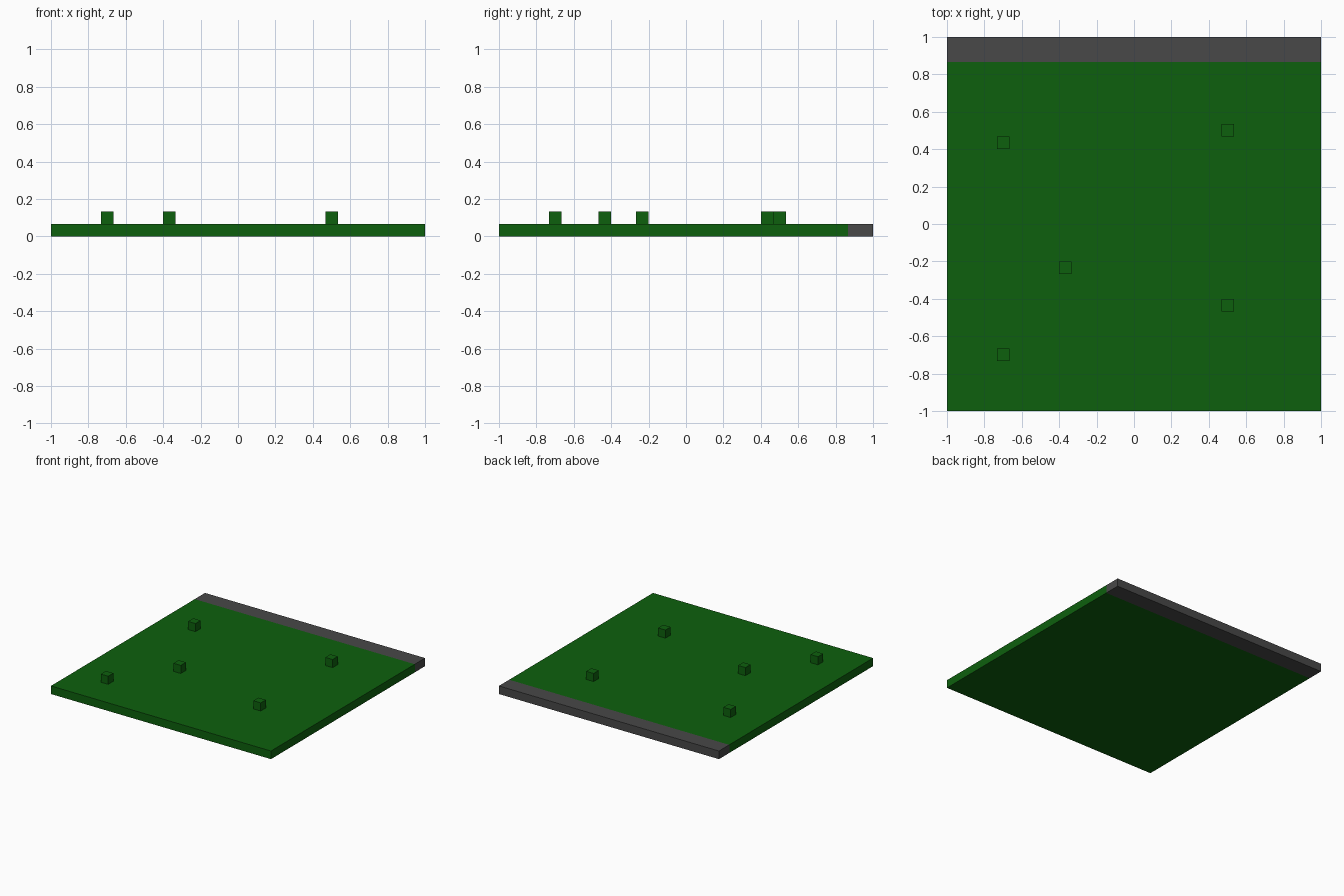
import bpy

cube = bpy.data.objects.get("Cube")
if cube:
    bpy.data.objects.remove(cube, do_unlink=True)


def material(name, rgb):
    mat = bpy.data.materials.new(name)
    mat.use_nodes = True
    color = (*rgb, 1)
    mat.diffuse_color = color
    bsdf = next(n for n in mat.node_tree.nodes if n.type == 'BSDF_PRINCIPLED')
    bsdf.inputs["Base Color"].default_value = color
    return mat


def box(name, low, high, mat):
    """Axis-aligned box between two corners."""
    center = [(a + b) / 2 for a, b in zip(low, high)]
    bpy.ops.mesh.primitive_cube_add(size=1, location=center)
    obj = bpy.context.object
    obj.name = name
    obj.scale = [b - a for a, b in zip(low, high)]
    bpy.ops.object.transform_apply(location=False, rotation=False, scale=True)
    obj.data.materials.append(mat)
    return obj


green = material("grass green", (0.004, 0.117, 0.004))
grey = material("dark grey", (0.065, 0.065, 0.065))

U = 1 / 15  # grid unit: slab thickness and tuft size

# Ground slab with a paved strip along the back edge
box("grass_slab", (-1, -1, 0), (1, 1 - 2 * U, U), green)
box("back_strip", (-1, 1 - 2 * U, 0), (1, 1, U), grey)

# Small cubes scattered on the grass, placed by grid cell
cells = [(-10.5, 6.5), (7.5, 7.5), (-5.5, -3.5), (7.5, -6.5), (-10.5, -10.5)]
for i, (cx, cy) in enumerate(cells, 1):
    x, y, h = cx * U, cy * U, U / 2
    box(f"grass_tuft_{i}", (x - h, y - h, U), (x + h, y + h, 2 * U), green)
